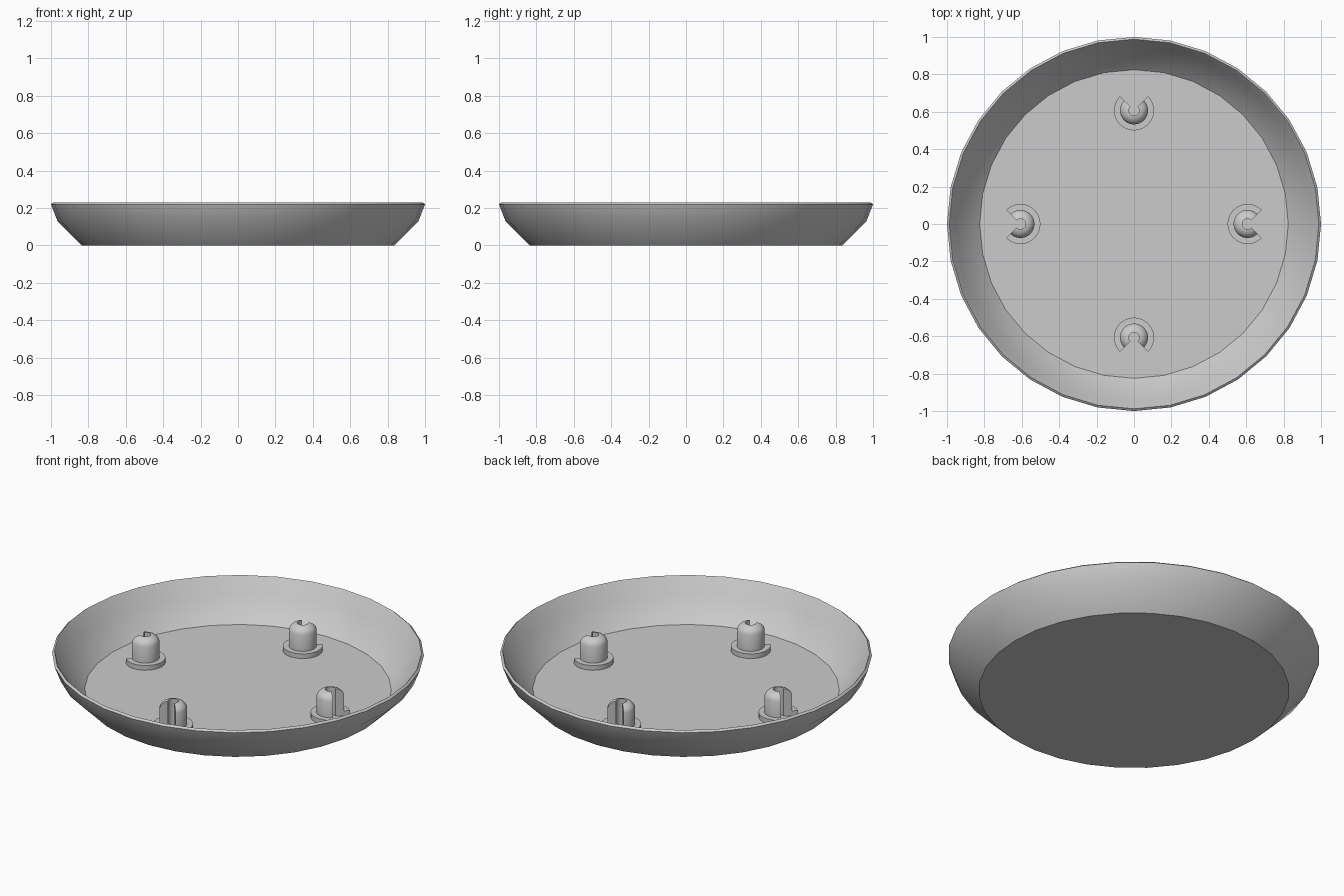
import bpy
import bmesh
from math import pi, cos, sin, radians
from mathutils import Matrix, Vector

cube = bpy.data.objects.get("Cube")
if cube:
    bpy.data.objects.remove(cube, do_unlink=True)

grey = bpy.data.materials.new("plain grey")
grey.use_nodes = True
colour = (0.6, 0.6, 0.6, 1)
grey.diffuse_color = colour
grey.node_tree.nodes["Principled BSDF"].inputs["Base Color"].default_value = colour


def lathe(name, profile, steps, sweep=2 * pi, start=0.0, closed=False, location=(0, 0, 0), turn=0.0):
    """Spin a (radius, height) profile about z and cap the openings."""
    bm = bmesh.new()
    verts = [bm.verts.new((r * cos(start), r * sin(start), z)) for r, z in profile]
    edges = [bm.edges.new(pair) for pair in zip(verts, verts[1:])]
    if closed:
        edges.append(bm.edges.new((verts[-1], verts[0])))
    bmesh.ops.spin(bm, geom=verts + edges, cent=(0, 0, 0), axis=(0, 0, 1),
                   angle=sweep, steps=steps)
    bmesh.ops.remove_doubles(bm, verts=bm.verts[:], dist=0.0002)
    bmesh.ops.holes_fill(bm, edges=[e for e in bm.edges if e.is_boundary], sides=0)
    bmesh.ops.recalc_face_normals(bm, faces=bm.faces[:])
    bmesh.ops.transform(bm, matrix=Matrix.Translation(Vector(location)) @ Matrix.Rotation(turn, 4, "Z"),
                        verts=bm.verts[:])
    mesh = bpy.data.meshes.new(name)
    bm.to_mesh(mesh)
    bm.free()
    mesh.materials.append(grey)
    obj = bpy.data.objects.new(name, mesh)
    bpy.context.collection.objects.link(obj)
    bpy.ops.object.select_all(action="DESELECT")
    obj.select_set(True)
    bpy.context.view_layer.objects.active = obj
    bpy.ops.object.shade_smooth_by_angle(angle=radians(35))
    return obj


# Shallow dish: inner wall, thin rim, outer wall; floor and base are the caps
floor = 0.012
lathe("dish", [(0.825, floor), (0.95, 0.135), (0.983, 0.225), (0.988, 0.23),
               (1.0, 0.22), (0.965, 0.13), (0.835, 0)], steps=32)

# Four flanged pegs with a domed top and a notch facing outward
peg = [(0.028, 0), (0.107, 0), (0.107, 0.03), (0.075, 0.03), (0.075, 0.127),
       (0.068, 0.143), (0.055, 0.156), (0.04, 0.163), (0.028, 0.165)]
for i, side in enumerate(("left", "back", "right", "front")):
    angle = i * pi / 2
    lathe(side + "_peg", peg, steps=18, sweep=1.5 * pi, start=pi / 4, closed=True,
          location=(0.607 * cos(angle), 0.607 * sin(angle), floor - 0.002), turn=angle)
